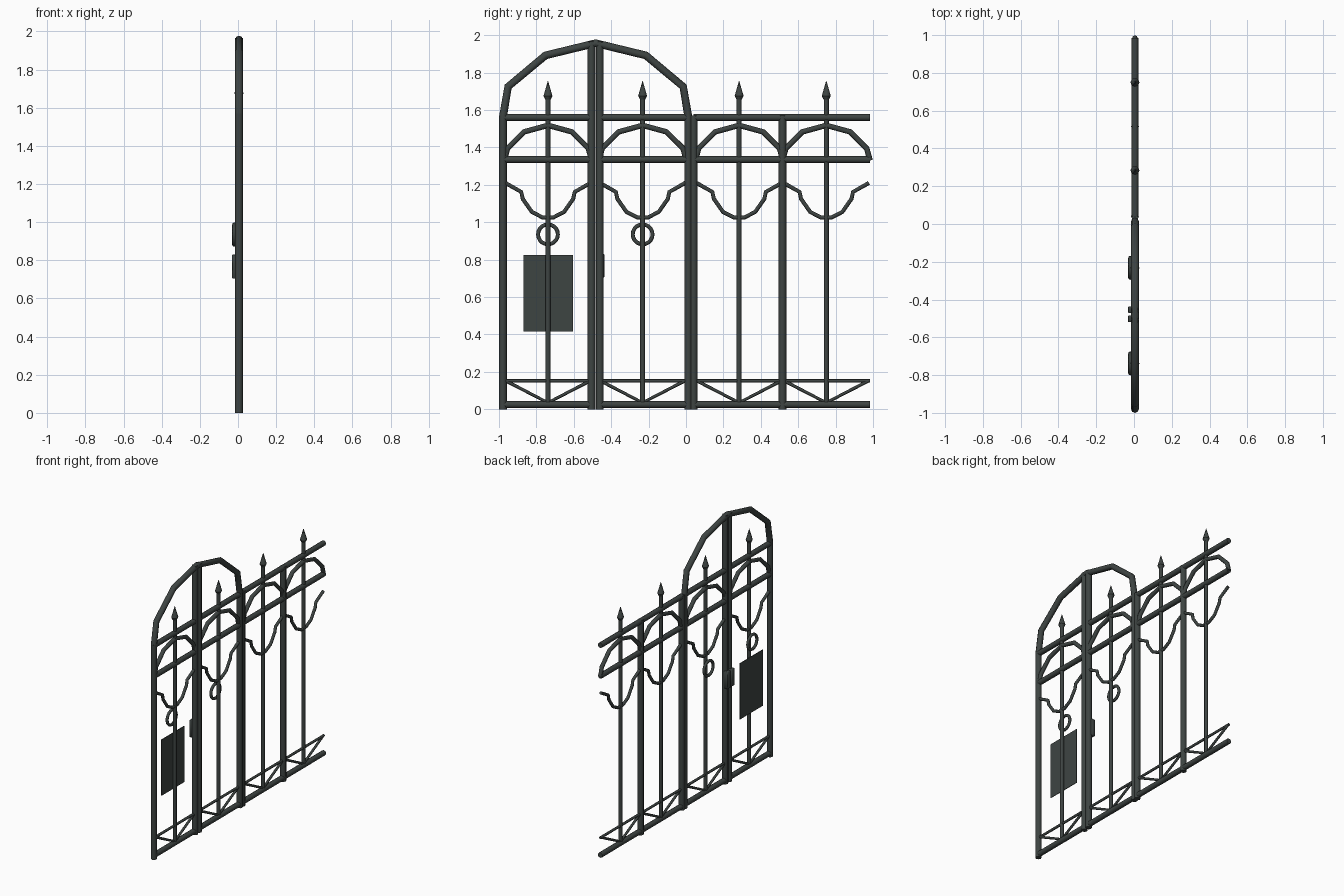
import bpy, bmesh, math
from mathutils import Matrix, Vector

if "Cube" in bpy.data.objects:
    bpy.data.objects.remove(bpy.data.objects["Cube"])

X0 = 0.005                                   # plane of the ironwork
BAYS = [-0.738, -0.232, 0.284, 0.750]        # centre of each bay along y
GATE_MID = -0.483

iron = bpy.data.materials.new("dark_iron")
iron.diffuse_color = (0.048, 0.058, 0.055, 1)
iron.use_nodes = True
iron.node_tree.nodes["Principled BSDF"].inputs["Base Color"].default_value = iron.diffuse_color


def finish(ob):
    ob.data.materials.clear()
    ob.data.materials.append(iron)
    bpy.ops.object.select_all(action='DESELECT')
    ob.select_set(True)
    bpy.context.view_layer.objects.active = ob
    bpy.ops.object.shade_smooth_by_angle(angle=math.radians(50))


def tubes(name, paths, r, x=X0, res=2):
    """Round bars along (y, z) paths, joined in one mesh."""
    cu = bpy.data.curves.new(name, 'CURVE')
    cu.dimensions = '3D'
    cu.bevel_depth = r
    cu.bevel_resolution = res
    cu.use_fill_caps = True
    for path in paths:
        sp = cu.splines.new('POLY')
        sp.points.add(len(path) - 1)
        for p, (y, z) in zip(sp.points, path):
            p.co = (x, y, z, 1)
    ob = bpy.data.objects.new(name, cu)
    bpy.context.collection.objects.link(ob)
    bpy.ops.object.select_all(action='DESELECT')
    ob.select_set(True)
    bpy.context.view_layer.objects.active = ob
    bpy.ops.object.convert(target='MESH')
    finish(bpy.context.view_layer.objects.active)


def box(name, lo, hi, bevel=0):
    bm = bmesh.new()
    lo, hi = Vector(lo), Vector(hi)
    bmesh.ops.create_cube(bm, size=1, matrix=Matrix.Translation((lo + hi) / 2)
                          @ Matrix.Diagonal((*(hi - lo), 1)))
    if bevel:
        bmesh.ops.bevel(bm, geom=bm.edges[:], offset=bevel, segments=1, affect='EDGES')
    me = bpy.data.meshes.new(name)
    bm.to_mesh(me)
    bm.free()
    ob = bpy.data.objects.new(name, me)
    bpy.context.collection.objects.link(ob)
    finish(ob)


def mirrored(half, c):
    """Path given from the outside to the centre, mirrored about y = c."""
    return [(c - y, z) for y, z in half] + [(c + y, z) for y, z in half[-2::-1]]


# posts: gate leaves, then fence
R = 0.021
tubes("gate_outer_posts", [[(y, 0), (y, 1.57)] for y in (-0.979, 0.012)], R)
tubes("gate_centre_posts", [[(y, 0), (y, 1.965)] for y in (GATE_MID - 0.022, GATE_MID + 0.022)], R)
tubes("fence_posts", [[(y, 0), (y, 1.57)] for y in (0.041, 0.516)], R)

# faceted arch over the gate
tubes("gate_arch", [mirrored([(0.496, 1.56), (0.468, 1.725), (0.268, 1.892), (0, 1.957)], GATE_MID)], R)

# horizontal rails, one span per gate leaf and one for the fence
SPANS = [(-0.979, GATE_MID - 0.022), (GATE_MID + 0.022, 0.012), (0.041, 0.985)]
tubes("main_rails", [[(a, z), (b, z)] for a, b in SPANS for z in (1.56, 1.335, 0.025)], 0.019)
tubes("lower_thin_rails", [[(a, 0.152), (b, 0.152)] for a, b in SPANS], 0.009)

# upright bars with spear points
tubes("upright_bars", [[(y, 0.025), (y, 1.68)] for y in BAYS], 0.0135)
for y in BAYS:
    bm = bmesh.new()
    for r1, r2, z1, z2 in ((0.014, 0.024, 1.655, 1.675), (0.024, 0.001, 1.675, 1.755)):
        bmesh.ops.create_cone(bm, cap_ends=True, segments=8, radius1=r1, radius2=r2, depth=z2 - z1,
                              matrix=Matrix.Translation((X0, y, (z1 + z2) / 2)))
    me = bpy.data.meshes.new("spear_point")
    bm.to_mesh(me)
    bm.free()
    ob = bpy.data.objects.new("spear_point", me)
    bpy.context.collection.objects.link(ob)
    finish(ob)

# ornaments in each bay
ARCH = [(0.234, 1.33), (0.216, 1.395), (0.128, 1.483), (0, 1.518)]
SCROLL = [(0.228, 1.21), (0.143, 1.162), (0.135, 1.125), (0.086, 1.055), (0.028, 1.025), (0, 1.025)]
tubes("bay_arches", [mirrored(ARCH, c) for c in BAYS], 0.015)
tubes("bay_scrolls", [mirrored(SCROLL, c) for c in BAYS], 0.011)
tubes("bottom_braces", [[(c - 0.222, 0.15), (c, 0.035), (c + 0.222, 0.15)] for c in BAYS], 0.009)

# rings behind the gate bars
for c in BAYS[:2]:
    bpy.ops.mesh.primitive_torus_add(major_radius=0.053, minor_radius=0.0105, major_segments=20,
                                     minor_segments=8, location=(-0.02, c, 0.935),
                                     rotation=(0, math.pi / 2, 0))
    bpy.context.object.name = "gate_ring"
    finish(bpy.context.object)

# sign plate and lock blocks
box("sign_plate", (-0.013, -0.87, 0.415), (-0.009, -0.605, 0.825))
for s in (-1, 1):
    a, b = sorted((GATE_MID + 0.005 + s * 0.006, GATE_MID + 0.005 + s * 0.042))
    box("lock_block", (-0.031, a, 0.705), (0.0, b, 0.83), 0.003)
